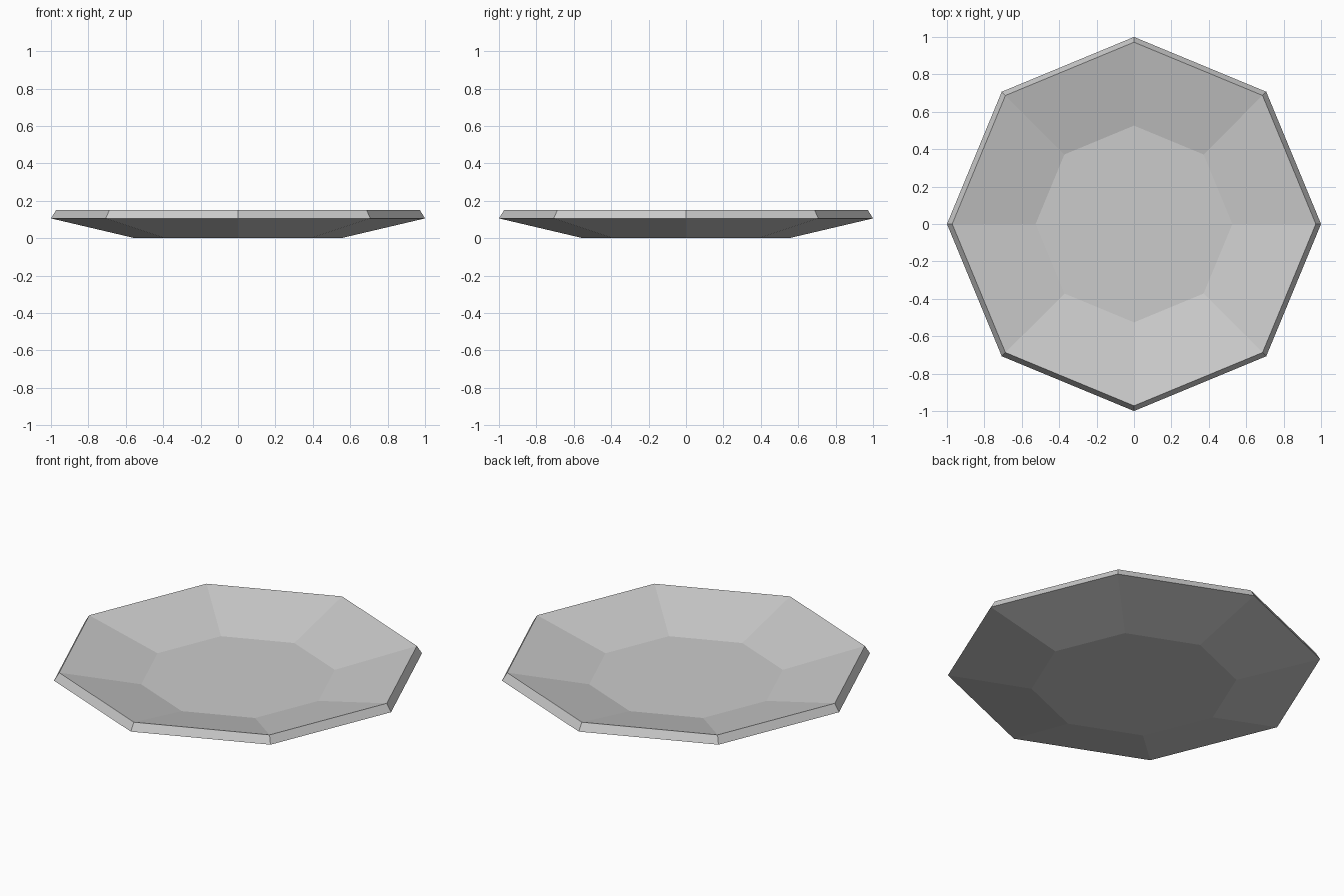
import bpy
import bmesh
import math

cube = bpy.data.objects.get("Cube")
if cube:
    bpy.data.objects.remove(cube, do_unlink=True)

SIDES = 8

# Plain grey stoneware
grey = bpy.data.materials.new("plain_grey")
grey.use_nodes = True
colour = (0.6, 0.6, 0.6, 1)
grey.diffuse_color = colour
grey.node_tree.nodes["Principled BSDF"].inputs["Base Color"].default_value = colour

# Wall section (radius, height): underside, outer edge, rim, inner floor
profile = [(0.55, 0), (1, 0.106), (0.972, 0.151), (0.526, 0.046)]


def ring(bm, radius, height):
    angles = [math.tau * i / SIDES for i in range(SIDES)]
    return [bm.verts.new((radius * math.cos(a), radius * math.sin(a), height))
            for a in angles]


# Shallow eight-sided dish, bridged ring to ring and closed at both ends
bm = bmesh.new()
rings = [ring(bm, r, z) for r, z in profile]
for low, high in zip(rings, rings[1:]):
    for i in range(SIDES):
        j = (i + 1) % SIDES
        bm.faces.new((low[i], low[j], high[j], high[i]))
bm.faces.new(reversed(rings[0]))
bm.faces.new(rings[-1])
bmesh.ops.recalc_face_normals(bm, faces=bm.faces)

mesh = bpy.data.meshes.new("dish")
bm.to_mesh(mesh)
bm.free()
mesh.materials.append(grey)
dish = bpy.data.objects.new("dish", mesh)
bpy.context.collection.objects.link(dish)
